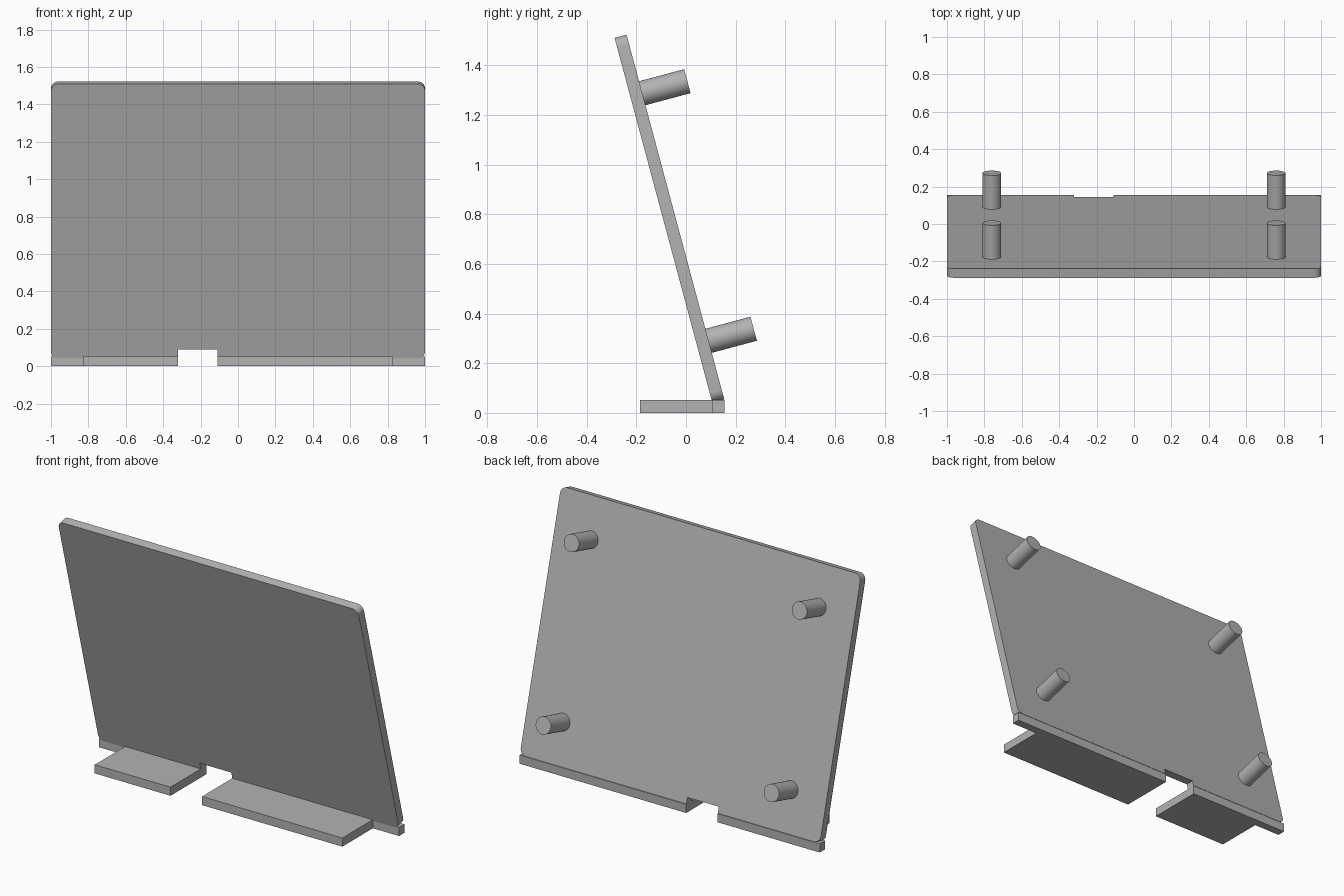
import bpy, bmesh, math
from mathutils import Matrix

default_cube = bpy.data.objects.get("Cube")
if default_cube:
    bpy.data.objects.remove(default_cube, do_unlink=True)

# Single grey material
GREY = (0.45, 0.45, 0.45, 1)
grey = bpy.data.materials.new("plain grey")
grey.use_nodes = True
grey.diffuse_color = GREY
grey.node_tree.nodes["Principled BSDF"].inputs["Base Color"].default_value = GREY

# Panel frame: x across, y up the slope, z out of the back
LENGTH, THICK, TILT = 1.52, 0.05, math.radians(15)
FRAME = (Matrix.Translation((0, 0.13, 0.048))
         @ Matrix.Rotation(TILT, 4, 'X')
         @ Matrix(((-1, 0, 0, 0), (0, 0, 1, 0), (0, 1, 0, 0), (0, 0, 0, 1))))


def prism(name, outline, low, high, frame=Matrix()):
    """Extrude a flat outline from low to high along the frame's z."""
    bm = bmesh.new()
    face = bm.faces.new([bm.verts.new((x, y, low)) for x, y in outline])
    top = bmesh.ops.extrude_face_region(bm, geom=[face])["geom"]
    bmesh.ops.translate(bm, vec=(0, 0, high - low),
                        verts=[v for v in top if isinstance(v, bmesh.types.BMVert)])
    bm.transform(frame)
    bmesh.ops.recalc_face_normals(bm, faces=bm.faces)
    mesh = bpy.data.meshes.new(name)
    bm.to_mesh(mesh)
    bm.free()
    mesh.materials.append(grey)
    obj = bpy.data.objects.new(name, mesh)
    bpy.context.collection.objects.link(obj)
    return obj


def arc(cx, cy, radius, start, sweep, steps):
    angles = [math.radians(start + sweep * i / steps) for i in range(steps + 1)]
    return [(cx + radius * math.cos(a), cy + radius * math.sin(a)) for a in angles]


def circle(cx, cy, radius, steps=48):
    return arc(cx, cy, radius, 0, 360, steps)[:-1]


def smooth(obj):
    bpy.ops.object.select_all(action='DESELECT')
    bpy.context.view_layer.objects.active = obj
    obj.select_set(True)
    bpy.ops.object.shade_smooth_by_angle(angle=math.radians(30))


def cut(target, cutter):
    mod = target.modifiers.new(cutter.name, 'BOOLEAN')
    mod.operation, mod.solver, mod.object = 'DIFFERENCE', 'EXACT', cutter
    bpy.context.view_layer.objects.active = target
    bpy.ops.object.modifier_apply(modifier=mod.name)
    bpy.data.objects.remove(cutter, do_unlink=True)


# Leaning panel with rounded corners
R = 0.04
corners = [(1 - R, LENGTH - R), (R - 1, LENGTH - R), (R - 1, R), (1 - R, R)]
outline = [p for i, (x, y) in enumerate(corners) for p in arc(x, y, R, 90 * i, 90, 8)]
panel = prism("back_panel", outline, -THICK / 2, THICK / 2, FRAME)

# Screw holes in the panel corners
for x in (-0.915, 0.915):
    for y in (0.085, LENGTH - 0.085):
        cut(panel, prism("hole_cutter", circle(x, y, 0.026, 32), -0.1, 0.1, FRAME))

# Cable notch through the panel's lower edge
NOTCH_L, NOTCH_R = -0.11, -0.32
notch = [(NOTCH_R, -0.1), (NOTCH_L, -0.1), (NOTCH_L, 0.3), (NOTCH_R, 0.3)]
cut(panel, prism("notch_cutter", notch, -0.1, 0.09))
smooth(panel)

# Foot in two halves: a full-width strip with a shorter ledge in front
for name, side, inner in (("left_foot", 1, NOTCH_L), ("right_foot", -1, NOTCH_R)):
    prism(name, [(inner, 0.155), (side, 0.155), (side, 0.105), (side * 0.825, 0.105),
                 (side * 0.825, -0.185), (inner, -0.185)], 0, 0.052)

# Round pegs on the back
for side, x in (("left", -0.76), ("right", 0.76)):
    for level, y in (("lower", 0.244), ("upper", LENGTH - 0.244)):
        smooth(prism(f"{side}_{level}_peg", circle(x, y, 0.05), 0.02, 0.213, FRAME))
